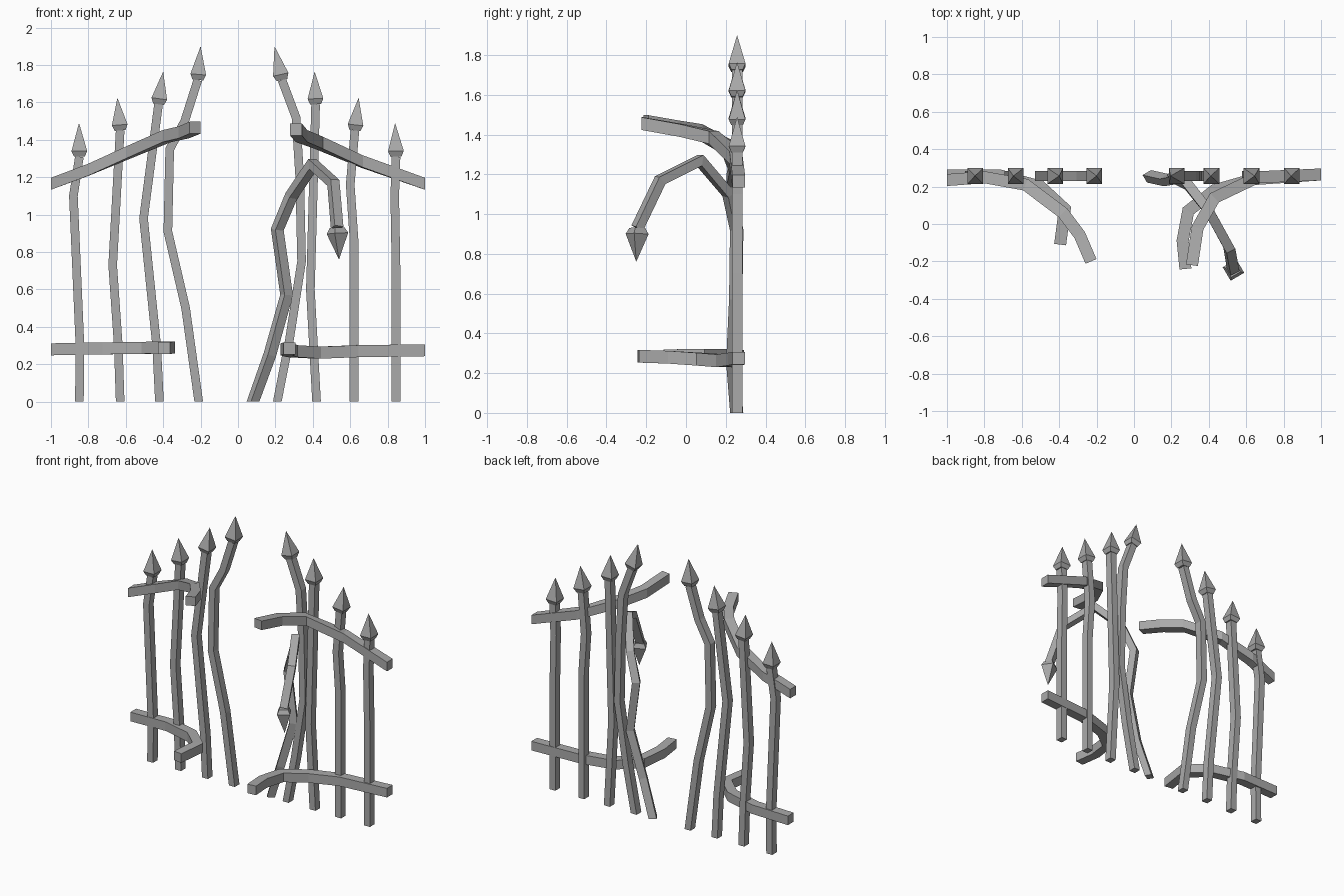
import bpy, bmesh
from mathutils import Vector

cube = bpy.data.objects.get("Cube")
if cube:
    bpy.data.objects.remove(cube, do_unlink=True)

iron = bpy.data.materials.new("grey_iron")
iron.use_nodes = True
iron.diffuse_color = (0.4, 0.4, 0.4, 1)
iron.node_tree.nodes["Principled BSDF"].inputs["Base Color"].default_value = (0.4, 0.4, 0.4, 1)

Z = Vector((0, 0, 1))
Y = Vector((0, 1, 0))


def finish(bm, name):
    bmesh.ops.recalc_face_normals(bm, faces=bm.faces)
    mesh = bpy.data.meshes.new(name)
    bm.to_mesh(mesh)
    bm.free()
    mesh.materials.append(iron)
    obj = bpy.data.objects.new(name, mesh)
    bpy.context.collection.objects.link(obj)


def ring(bm, centre, a, b):
    """Square cross-section spanned by half axes a and b."""
    return [bm.verts.new(centre + a * i + b * j)
            for i, j in ((-1, -1), (1, -1), (1, 1), (-1, 1))]


def bridge(bm, lower, upper):
    for i in range(4):
        j = (i + 1) % 4
        bm.faces.new((lower[i], lower[j], upper[j], upper[i]))


def sweep(bm, points, ref, start, end, wide, deep):
    """Mitred square tube along points; ref stays close to the deep axis."""
    dirs = [(q - p).normalized() for p, q in zip(points, points[1:])]
    rings = []
    for i, p in enumerate(points):
        before = dirs[max(i - 1, 0)]
        after = dirs[min(i, len(dirs) - 1)]
        t = (before + after).normalized()
        if i == 0 and start:
            t = start
        if i == len(points) - 1 and end:
            t = end
        side = ref.cross(t).normalized()
        depth = ref if ref == Z else t.cross(side).normalized()
        stretch = 1 / max(t.dot(after), 0.7) if 0 < i < len(points) - 1 else 1
        rings.append(ring(bm, p, side * wide * stretch, depth * deep))
    for lower, upper in zip(rings, rings[1:]):
        bridge(bm, lower, upper)
    bm.faces.new(rings[0][::-1])
    bm.faces.new(rings[-1])


def spear(name, points, tip, ref=Y):
    """Bent bar with a four-sided spear point."""
    bm = bmesh.new()
    sweep(bm, points, ref, Z, None, 0.023, 0.026)
    base, tip = points[-1], Vector(tip)
    t = (tip - base).normalized()
    side = ref.cross(t).normalized()
    depth = t.cross(side)
    neck = ring(bm, base, side * 0.029, depth * 0.029)
    barb = ring(bm, base + t * 0.03, side * 0.042, depth * 0.042)
    bridge(bm, neck, barb)
    bm.faces.new(neck[::-1])
    apex = bm.verts.new(tip)
    for i in range(4):
        bm.faces.new((barb[i], barb[(i + 1) % 4], apex))
    finish(bm, name)


# Standing bars: (x, z) path, last point is the spear tip
BARS = {
    "left_gate_bar_outer": [(.845, 0), (.845, .7), (.838, 1.1), (.845, 1.31), (.84, 1.49)],
    "left_gate_bar_second": [(.62, 0), (.62, .87), (.60, 1.16), (.625, 1.45), (.645, 1.625)],
    "left_gate_bar_third": [(.42, 0), (.387, .6), (.40, 1.05), (.415, 1.59), (.41, 1.765)],
    "left_gate_bar_inner": [(.21, 0), (.275, .33), (.34, .75), (.33, 1.2), (.31, 1.52),
                            (.235, 1.72), (.195, 1.9)],
    "right_gate_bar_outer": [(-.848, 0), (-.845, .3), (-.88, 1.1), (-.848, 1.31), (-.85, 1.49)],
    "right_gate_bar_second": [(-.63, 0), (-.64, .3), (-.67, .73), (-.63, 1.45), (-.645, 1.625)],
    "right_gate_bar_third": [(-.42, 0), (-.435, .3), (-.505, .98), (-.425, 1.59), (-.4, 1.765)],
    "right_gate_bar_inner": [(-.21, 0), (-.28, .5), (-.375, .91), (-.365, 1.35),
                             (-.285, 1.5), (-.215, 1.72), (-.2, 1.9)],
}
for name, path in BARS.items():
    pts = [Vector((x, 0.257, z)) for x, z in path]
    spear(name, pts[:-1], pts[-1])

# Snapped bar that droops forward
droop = [(.08, .255, 0), (.17, .235, .25), (.26, .25, .57), (.21, .255, .92),
         (.285, .215, 1.10), (.40, .07, 1.27), (.51, -.13, 1.17), (.53, -.245, .93)]
spear("drooping_bar", [Vector(p) for p in droop], (.54, -.25, .76),
      Vector((-.85, -.5, 0)).normalized())

# Rails that curl forward at their inner ends
RAILS = {
    "left_gate_top_rail": [(1, .265, 1.165), (.66, .25, 1.285), (.43, .14, 1.385),
                           (.34, -.02, 1.42), (.31, -.22, 1.455)],
    "left_gate_bottom_rail": [(1, .265, .275), (.64, .24, .27), (.43, .18, .262),
                              (.29, .07, .27), (.26, -.09, .28), (.275, -.24, .285)],
    "right_gate_top_rail": [(-1, .235, 1.165), (-.8, .25, 1.24), (-.58, .21, 1.335),
                            (-.38, .06, 1.42), (-.29, -.06, 1.44), (-.23, -.2, 1.465)],
    "right_gate_bottom_rail": [(-1, .26, .28), (-.72, .26, .285), (-.5, .2, .288),
                               (-.37, .08, .29), (-.395, -.11, .287)],
}
for name, path in RAILS.items():
    bm = bmesh.new()
    inward = Vector((-1 if path[0][0] > 0 else 1, 0, 0))
    sweep(bm, [Vector(p) for p in path], Z, inward, None, 0.032, 0.032)
    finish(bm, name)
